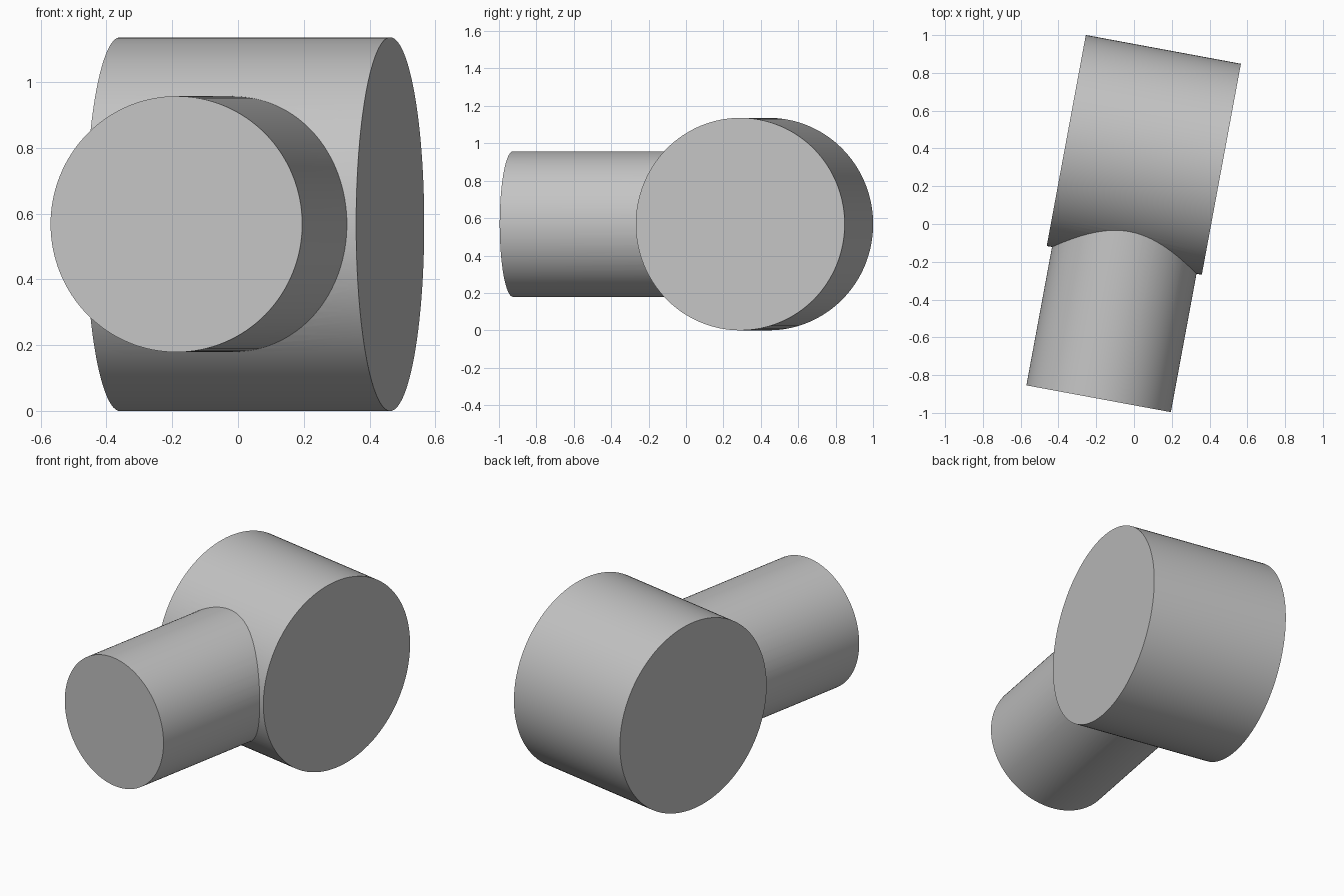
import bpy
import math
from mathutils import Matrix, Vector

cube = bpy.data.objects.get("Cube")
if cube:
    bpy.data.objects.remove(cube, do_unlink=True)

YAW = math.radians(-10.5)
HEAD_RADIUS, HEAD_LENGTH = 0.568, 0.835
SHAFT_RADIUS, SHAFT_LENGTH = 0.389, 1.313
CENTRE = Vector((0.052, 0.366, HEAD_RADIUS))

grey = bpy.data.materials.new("light grey")
grey.use_nodes = True
colour = (0.55, 0.55, 0.55, 1)
grey.diffuse_color = colour
grey.node_tree.nodes["Principled BSDF"].inputs["Base Color"].default_value = colour


def cylinder(name, radius, length, axis, offset):
    """Cylinder along a local axis, turned about the head centre."""
    bpy.ops.mesh.primitive_cylinder_add(vertices=128, radius=radius, depth=length)
    obj = bpy.context.object
    obj.name = name
    lay_down = Vector((0, 0, 1)).rotation_difference(axis).to_matrix().to_4x4()
    obj.data.transform(Matrix.Translation(CENTRE) @ Matrix.Rotation(YAW, 4, "Z")
                       @ Matrix.Translation(offset) @ lay_down)
    obj.data.materials.append(grey)
    return obj


# Shaft running forward from the middle of the head
shaft = cylinder("shaft", SHAFT_RADIUS, SHAFT_LENGTH, Vector((0, 1, 0)),
                 Vector((0, -SHAFT_LENGTH / 2, 0)))

# Wide crosswise head, fused with the shaft
head = cylinder("head_and_shaft", HEAD_RADIUS, HEAD_LENGTH, Vector((1, 0, 0)), Vector())
union = head.modifiers.new("join shaft", "BOOLEAN")
union.operation = "UNION"
union.solver = "EXACT"
union.object = shaft
bpy.ops.object.modifier_apply(modifier=union.name)
bpy.data.objects.remove(shaft, do_unlink=True)

# Smooth round sides with crisp rims and a crisp joint
bpy.ops.object.shade_smooth_by_angle(angle=math.radians(30))
